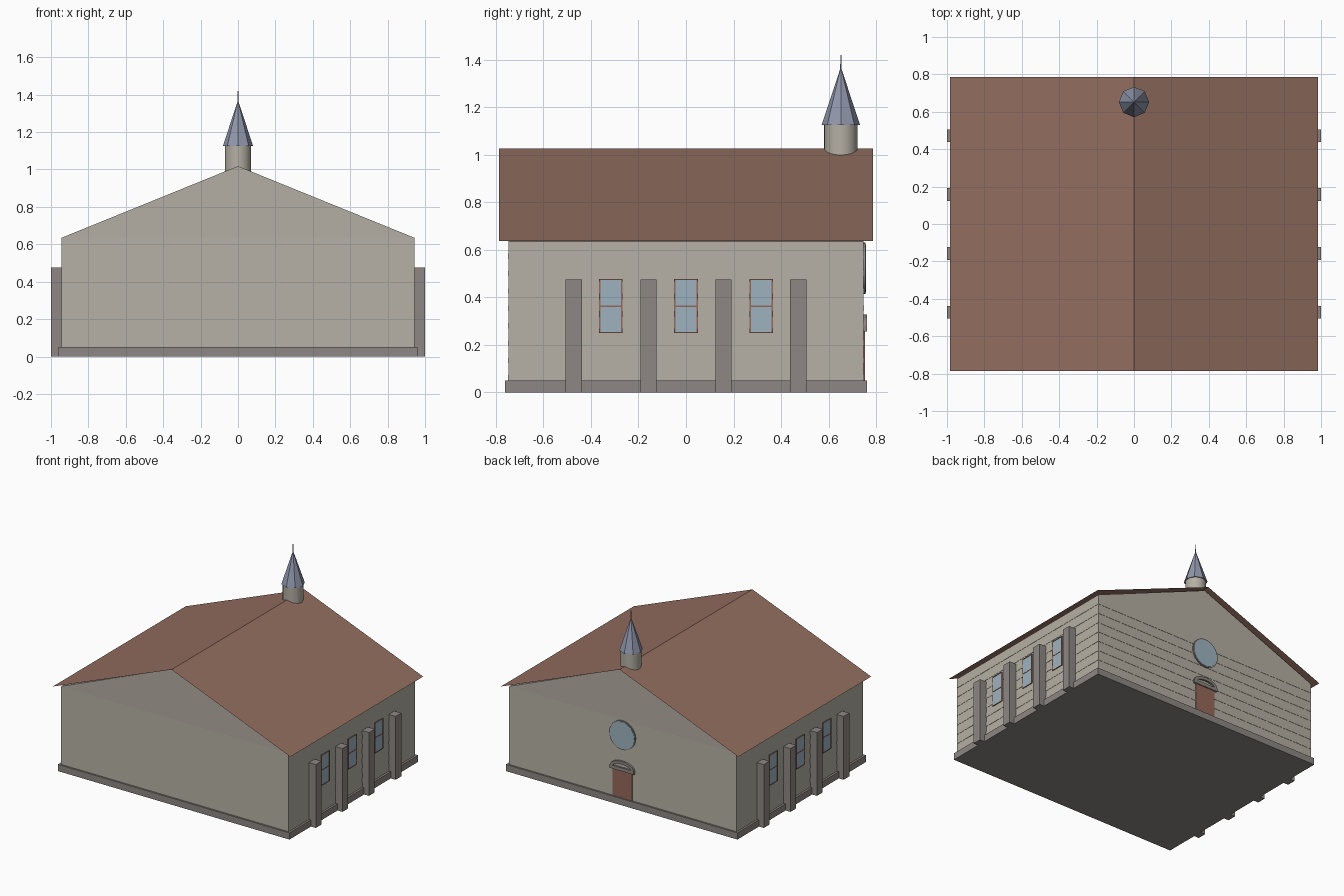
import bpy, bmesh, math
from mathutils import Matrix, Vector

cube = bpy.data.objects.get("Cube")
if cube:
    bpy.data.objects.remove(cube, do_unlink=True)


def material(name, rgb):
    m = bpy.data.materials.new(name)
    m.use_nodes = True
    m.diffuse_color = (*rgb, 1)
    m.node_tree.nodes["Principled BSDF"].inputs["Base Color"].default_value = (*rgb, 1)
    return m


SIDING = material("cream siding", (0.46, 0.43, 0.37))
STONE = material("grey stone", (0.27, 0.245, 0.23))
ROOF = material("red brown roof", (0.29, 0.155, 0.115))
SLATE = material("blue slate", (0.28, 0.31, 0.41))
GLASS = material("pale blue glass", (0.34, 0.45, 0.53))
WOOD = material("brown wood", (0.30, 0.14, 0.10))


def finish(name, bm, mat, smooth=False):
    me = bpy.data.meshes.new(name)
    bmesh.ops.recalc_face_normals(bm, faces=bm.faces)
    bm.to_mesh(me)
    bm.free()
    me.materials.append(mat)
    ob = bpy.data.objects.new(name, me)
    bpy.context.collection.objects.link(ob)
    if smooth:
        bpy.ops.object.select_all(action="DESELECT")
        ob.select_set(True)
        bpy.context.view_layer.objects.active = ob
        bpy.ops.object.shade_smooth_by_angle(angle=math.radians(35))
    return ob


def box(name, lo, hi, mat):
    lo, hi = Vector(lo), Vector(hi)
    bm = bmesh.new()
    bmesh.ops.create_cube(bm, size=1, matrix=Matrix.Translation((lo + hi) / 2)
                          @ Matrix.Diagonal((*(hi - lo), 1)))
    return finish(name, bm, mat)


def cone(name, at, r1, r2, depth, sides, mat, axis="Z", smooth=False):
    """Cone or cylinder centred on a point."""
    bm = bmesh.new()
    turn = Matrix.Rotation(math.pi / 2, 4, "X") if axis == "Y" else Matrix()
    bmesh.ops.create_cone(bm, cap_ends=True, segments=sides, radius1=r1, radius2=r2,
                          depth=depth, matrix=Matrix.Translation(at) @ turn)
    return finish(name, bm, mat, smooth)


def extrude_xz(name, points, y0, y1, mat):
    """Outline in x and z, extruded along y."""
    bm = bmesh.new()
    face = bm.faces.new([bm.verts.new((x, y0, z)) for x, z in points])
    new = bmesh.ops.extrude_face_region(bm, geom=[face])["geom"]
    bmesh.ops.translate(bm, vec=(0, y1 - y0, 0),
                        verts=[v for v in new if isinstance(v, bmesh.types.BMVert)])
    return finish(name, bm, mat)


HALF_X, HALF_Y, BASE, EAVE = 0.943, 0.747, 0.05, 0.635

# Plinth
box("plinth", (-0.96, -0.762, 0), (0.96, 0.762, BASE), STONE)

# Lapped siding boards, each a little wider at its foot
BOARDS = 8
bm = bmesh.new()
step = (EAVE - BASE) / BOARDS
for i in range(BOARDS):
    z = BASE + step * (i + 0.5)
    made = bmesh.ops.create_cube(bm, size=1, matrix=Matrix.Translation((0, 0, z))
                                 @ Matrix.Diagonal((2 * HALF_X, 2 * HALF_Y, step, 1)))
    for v in made["verts"]:
        if v.co.z < z:
            v.co.x += math.copysign(0.002, v.co.x)
            v.co.y += math.copysign(0.002, v.co.y)
finish("siding_walls", bm, SIDING)

# Gable prism under the roof
extrude_xz("gables", [(-HALF_X, EAVE), (HALF_X, EAVE), (0, 1.018)], -HALF_Y, HALF_Y, SIDING)

# Roof sheet with overhang
bm = bmesh.new()
rows = [[bm.verts.new((x, y, z)) for y in (-0.787, 0.787)]
        for x, z in ((-0.985, 0.637), (0, 1.027), (0.985, 0.637))]
for a, b in zip(rows, rows[1:]):
    bm.faces.new((a[0], b[0], b[1], a[1]))
finish("roof", bm, ROOF)

# Buttresses and side windows
for side, s in (("left", 1), ("right", -1)):
    def side_box(name, y, z, half_w, half_h, x0, x1, mat):
        xs = sorted((s * x0, s * x1))
        box(name, (xs[0], y - half_w, z - half_h), (xs[1], y + half_w, z + half_h), mat)

    for i in range(4):
        side_box(f"{side}_buttress_{i + 1}", (i - 1.5) * 0.315, 0.2375, 0.034, 0.2375,
                 0.93, 1.0, STONE)
    for i in range(3):
        y, name = (i - 1) * 0.317, f"{side}_window_{i + 1}"
        side_box(name + "_glass", y, 0.363, 0.046, 0.112, 0.94, 0.947, GLASS)
        side_box(name + "_mullion", y, 0.363, 0.046, 0.003, 0.942, 0.949, WOOD)
        for e in (-1, 1):
            side_box(name + "_jamb", y + e * 0.047, 0.363, 0.003, 0.114, 0.942, 0.950, WOOD)
            side_box(name + "_rail", y, 0.363 + e * 0.112, 0.047, 0.002, 0.942, 0.950, WOOD)

# Round window in the back gable wall
cone("round_window_frame", (0, 0.748, 0.522), 0.108, 0.108, 0.016, 32, STONE, "Y", True)
cone("round_window_glass", (0, 0.750, 0.522), 0.101, 0.101, 0.016, 32, GLASS, "Y", True)

# Back door with arched hood
box("door", (-0.08, 0.74, BASE), (0.08, 0.754, 0.26), WOOD)
box("door_lintel", (-0.1, 0.74, 0.255), (0.1, 0.762, 0.28), STONE)
ARC = 12
angles = [math.pi * i / ARC for i in range(ARC + 1)]
outer = [(0.1 * math.cos(a), 0.278 + 0.05 * math.sin(a)) for a in angles]
inner = [(0.075 * math.cos(a), 0.278 + 0.028 * math.sin(a)) for a in reversed(angles)]
extrude_xz("door_hood", outer + inner, 0.74, 0.762, STONE)

# Turret on the ridge
TY = 0.652
cone("turret_drum", (0, TY, 1.05), 0.07, 0.07, 0.15, 32, SIDING, smooth=True)
cone("turret_spire", (0, TY, 1.2475), 0.081, 0.0, 0.245, 8, SLATE)
cone("turret_finial", (0, TY, 1.385), 0.003, 0.002, 0.07, 8, SLATE)
